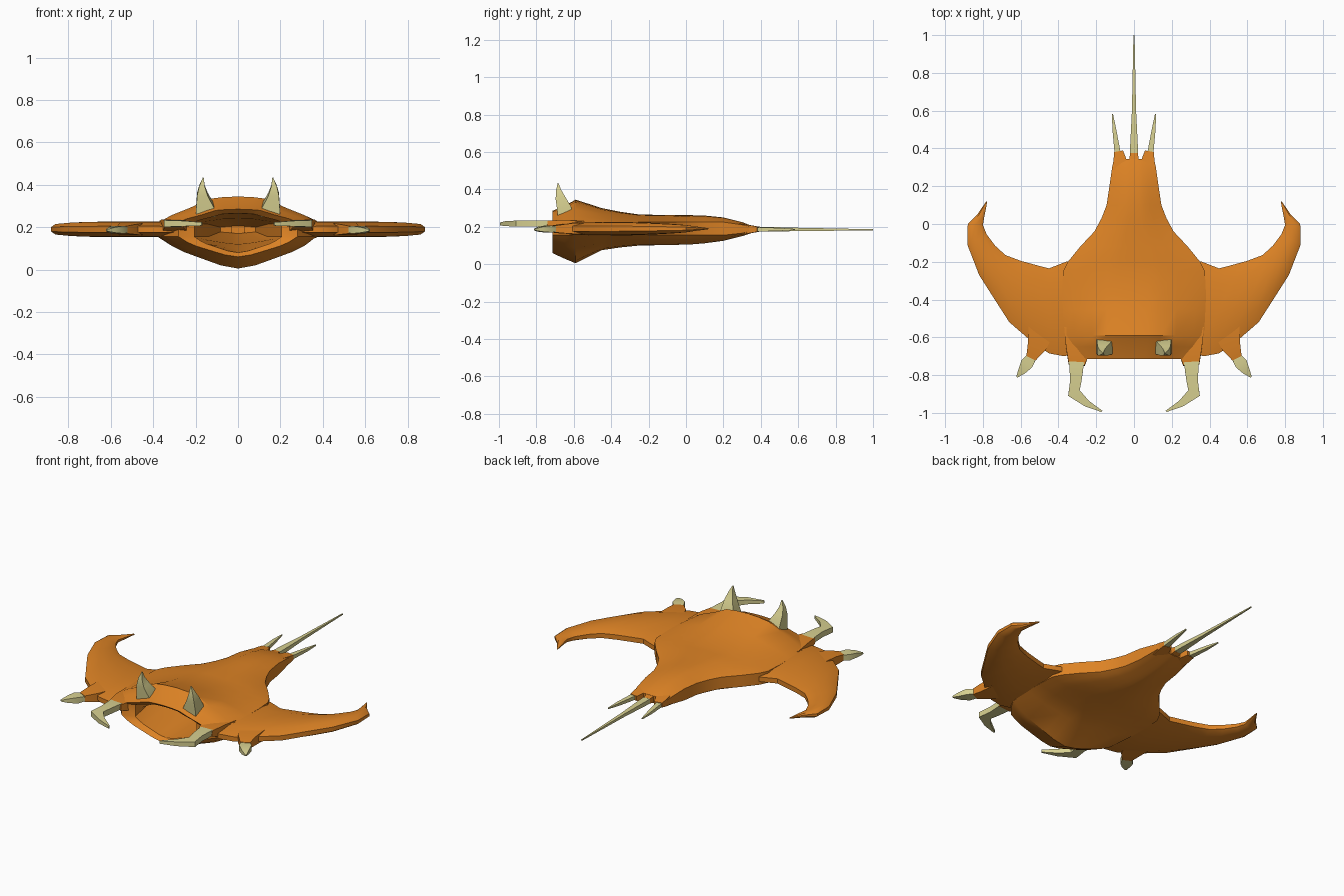
import bpy, bmesh, math
from mathutils import Vector

def material(name, rgb):
    m = bpy.data.materials.new(name)
    m.diffuse_color = (*rgb, 1)
    return m

ORANGE = material("orange_hide", (0.72, 0.225, 0.018))
BONE = material("pale_bone", (0.68, 0.63, 0.28))
MID = 0.19  # height of the wing plane

def loft(name, rings, mat, mirror=False):
    """Skin a list of equal-length closed rings and cap both ends."""
    bm = bmesh.new()
    vr = [[bm.verts.new(p) for p in r] for r in rings]
    n = len(vr[0])
    for a, b in zip(vr, vr[1:]):
        for i in range(n):
            bm.faces.new((a[i], a[(i + 1) % n], b[(i + 1) % n], b[i]))
    bm.faces.new(vr[0])
    bm.faces.new(vr[-1])
    bmesh.ops.recalc_face_normals(bm, faces=bm.faces)
    me = bpy.data.meshes.new(name)
    bm.to_mesh(me)
    bm.free()
    me.materials.append(mat)
    ob = bpy.data.objects.new(name, me)
    bpy.context.collection.objects.link(ob)
    if mirror:
        ob.modifiers.new("mirror", 'MIRROR')
    return ob

def spine(name, path, mat, mirror=True, upright=False):
    """Four-sided tapering spike; path holds (x, y, z, half_width, half_height)."""
    pts = [Vector(p[:3]) for p in path]
    rings = []
    for i, (c, p) in enumerate(zip(pts, path)):
        t = (pts[min(i + 1, len(pts) - 1)] - pts[max(i - 1, 0)]).normalized()
        if upright:
            side = Vector((1, 0, 0))
        else:
            side = t.cross(Vector((0, 0, 1))).normalized()
        up = side.cross(t).normalized()
        w, h = side * p[3], up * p[4]
        rings.append([c + w + h, c - w + h, c - w - h, c + w - h])
    return loft(name, rings, mat, mirror)

# Body cross-section: flattened hull with a thin side edge
UPPER = [(0, 1), (.2, .97), (.38, .9), (.6, .57), (.85, .26), (1, 0)]
LOWER = [(1, 0), (.85, .28), (.7, .47), (.38, .76), (.22, .9), (0, 1)]

def section(y, w, top, bot, e=.035):
    e1, e2 = min(e, (top - MID) * .6), min(e, (MID - bot) * .6)
    half = [(u * w, MID + e1 + (top - MID - e1) * g) for u, g in UPPER]
    half += [(u * w, MID - e2 - (MID - bot - e2) * g) for u, g in LOWER]
    other = [(-x, z) for x, z in reversed(half[1:-1]) if x > 1e-6]
    other = [p for p in other]
    return [(x, y, z) for x, z in half + other]

throat = [(.30, .08, .205, .172), (0, .14, .23, .13), (-.25, .2, .24, .12),
          (-.45, .25, .255, .10), (-.69, .205, .265, .08)]
hull = [(-.715, .28, .285, .06), (-.65, .335, .312, .03), (-.59, .37, .345, .005),
        (-.45, .38, .30, .075), (-.35, .38, .28, .09), (-.25, .375, .266, .10),
        (-.2, .35, .265, .101), (-.12, .285, .263, .102), (-.04, .21, .262, .104),
        (.03, .172, .262, .106), (.1, .145, .26, .112), (.2, .13, .25, .125),
        (.3, .116, .225, .15), (.345, .106, .208, .165)]
loft("body", [section(*s) for s in throat + hull], ORANGE)

# Wings: leading and trailing points from root to swept-back tip, half thickness
wing = [((.28, -.68), (.28, -.19), .034), ((.37, -.70), (.36, -.20), .036),
        ((.45, -.685), (.45, -.235), .036), ((.55, -.615), (.52, -.217), .036),
        ((.66, -.52), (.60, -.195), .036), ((.75, -.38), (.68, -.165), .035),
        ((.82, -.27), (.735, -.115), .032), ((.882, -.11), (.78, -.055), .026),
        ((.88, 0), (.80, -.005), .02), ((.83, .05), (.793, .035), .013),
        ((.782, .12), (.777, .118), .003)]
CHORD = [(0, .4), (.2, .95), (.5, 1), (.8, .9), (1, .4)]
rings = []
for lead, trail, h in wing:
    a, b = Vector(lead), Vector(trail)
    flat = [(a.lerp(b, f), h * k) for f, k in CHORD]
    rings.append([(p.x, p.y, MID + d) for p, d in flat]
                 + [(p.x, p.y, MID - d) for p, d in reversed(flat)])
loft("wings", rings, ORANGE, True)

# Fleshy sockets for mandibles, side spikes and tail spines
spine("cheeks", [(.29, -.55, .20, .08, .03), (.295, -.66, .205, .065, .032),
                 (.303, -.745, .216, .043, .017)], ORANGE)
spine("side_sockets", [(.49, -.56, MID, .07, .03), (.515, -.65, MID, .05, .026),
                       (.545, -.71, .188, .027, .018)], ORANGE)
spine("tail_side_lobes", [(.07, .29, .187, .035, .03), (.075, .345, .187, .033, .021),
                          (.082, .385, .187, .024, .014)], ORANGE)
spine("tail_centre_lobe", [(0, .29, .187, .03, .03), (0, .375, .187, .021, .014)],
      ORANGE, False)

# Bone parts
spine("mandibles", [(.303, -.72, .217, .042, .016), (.305, -.76, .218, .037, .017),
                    (.308, -.83, .218, .03, .017), (.318, -.895, .217, .034, .016),
                    (.25, -.95, .217, .018, .013), (.17, -.992, .215, .004, .008)], BONE)
spine("side_spikes", [(.535, -.695, .188, .024, .014), (.568, -.74, .188, .034, .018),
                      (.595, -.78, .187, .02, .013), (.62, -.81, .185, .004, .004)], BONE)
spine("horns", [(.152, -.645, .255, .046, .042), (.155, -.652, .30, .042, .038),
                (.168, -.672, .355, .025, .026), (.17, -.681, .395, .013, .014),
                (.164, -.684, .434, .002, .002)], BONE, upright=True)
spine("tail_side_spines", [(.082, .34, .187, .017, .012), (.09, .40, .186, .015, .011),
                           (.104, .50, .186, .01, .008), (.114, .582, .186, .003, .003)], BONE)
spine("tail_long_spine", [(0, .34, .187, .022, .014), (0, .42, .187, .02, .013),
                          (0, .60, .186, .011, .009), (0, 1.0, .184, .003, .003)], BONE, False)

# Smooth shading with sharp edges kept
for ob in bpy.context.collection.objects:
    ob.select_set(True)
    bpy.context.view_layer.objects.active = ob
bpy.ops.object.shade_smooth_by_angle(angle=math.radians(32))
